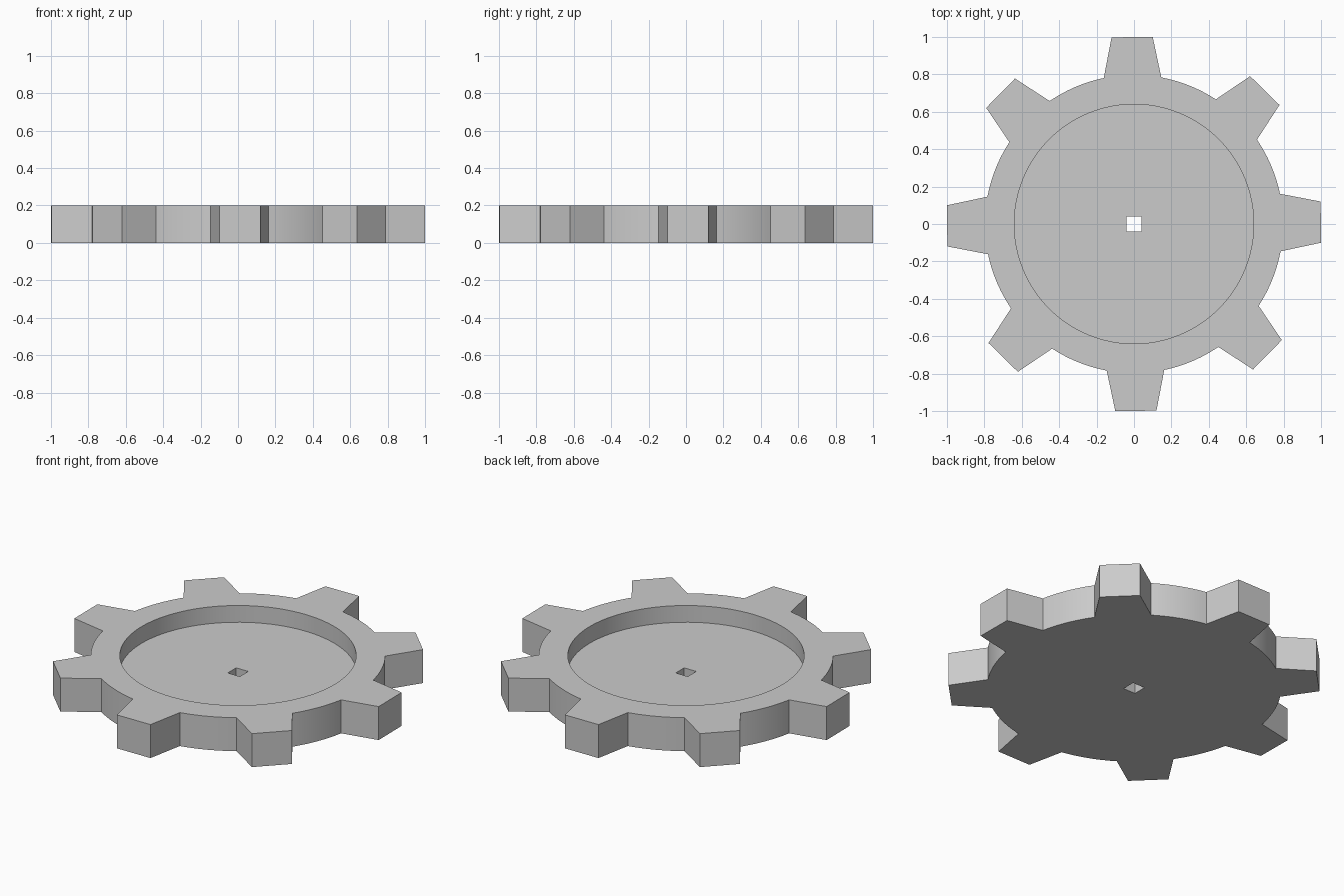
import bpy
import bmesh
from math import sin, cos, tau, asin, atan2, hypot, radians

cube = bpy.data.objects.get("Cube")
if cube:
    bpy.data.objects.remove(cube, do_unlink=True)

TEETH = 8
ROOT_R, TIP_R = 0.797, 0.999
ROOT_HALF, TIP_HALF = 0.154, 0.11
TWIST = 0.01
RECESS_R, HOLE_HALF = 0.64, 0.04
HEIGHT, FLOOR = 0.2, 0.1
ARC_STEPS = 12


def polar(r, a):
    return (r * cos(a), r * sin(a))


def gear_outline():
    """Trapezoid teeth joined by arcs at the root radius."""
    pts = []
    root_a = asin(ROOT_HALF / ROOT_R)
    tip_a = atan2(TIP_HALF, TIP_R)
    tip_r = hypot(TIP_R, TIP_HALF)
    pitch = tau / TEETH
    for i in range(TEETH):
        a = i * pitch + TWIST
        pts += [polar(tip_r, a - tip_a), polar(tip_r, a + tip_a)]
        gap = pitch - 2 * root_a
        pts += [polar(ROOT_R, a + root_a + gap * k / ARC_STEPS)
                for k in range(ARC_STEPS + 1)]
    return pts


def add_loop(bm, pts, z):
    verts = [bm.verts.new((x, y, z)) for x, y in pts]
    for a, b in zip(verts, verts[1:] + verts[:1]):
        bm.edges.new((a, b))
    return verts


def add_wall(bm, low, high):
    n = len(low)
    for i in range(n):
        j = (i + 1) % n
        bm.faces.new((low[i], low[j], high[j], high[i]))


def fill_between(bm, outer, inner, up):
    """Flat face between two outlines, inner one left open."""
    edges = []
    for loop in (outer, inner):
        for a, b in zip(loop, loop[1:] + loop[:1]):
            edges.append(bm.edges.get((a, b)))
    bmesh.ops.triangle_fill(bm, edges=edges, use_beauty=True, normal=(0, 0, up))


# Outlines
outline = gear_outline()
circle = [polar(RECESS_R, tau * i / 96) for i in range(96)]
h = HOLE_HALF
square = [(-h, -h), (h, -h), (h, h), (-h, h)]

# Gear: outer wall, round recess on top, square hole through the floor
bm = bmesh.new()
outer_low, outer_top = add_loop(bm, outline, 0), add_loop(bm, outline, HEIGHT)
rim_low, rim_top = add_loop(bm, circle, FLOOR), add_loop(bm, circle, HEIGHT)
hole_low, hole_top = add_loop(bm, square, 0), add_loop(bm, square, FLOOR)
fill_between(bm, outer_low, hole_low, -1)
fill_between(bm, rim_low, hole_top, 1)
fill_between(bm, outer_top, rim_top, 1)
add_wall(bm, outer_low, outer_top)
add_wall(bm, rim_low, rim_top)
add_wall(bm, hole_low, hole_top)
bmesh.ops.recalc_face_normals(bm, faces=bm.faces[:])

mesh = bpy.data.meshes.new("gear_wheel")
bm.to_mesh(mesh)
bm.free()
gear = bpy.data.objects.new("gear_wheel", mesh)
bpy.context.collection.objects.link(gear)

# Plain grey metal
grey = bpy.data.materials.new("plain_grey")
grey.use_nodes = True
colour = (0.6, 0.6, 0.6, 1)
grey.diffuse_color = colour
grey.node_tree.nodes["Principled BSDF"].inputs["Base Color"].default_value = colour
mesh.materials.append(grey)

# Smooth arcs, sharp corners
bpy.ops.object.select_all(action='DESELECT')
gear.select_set(True)
bpy.context.view_layer.objects.active = gear
bpy.ops.object.shade_smooth_by_angle(angle=radians(20))
